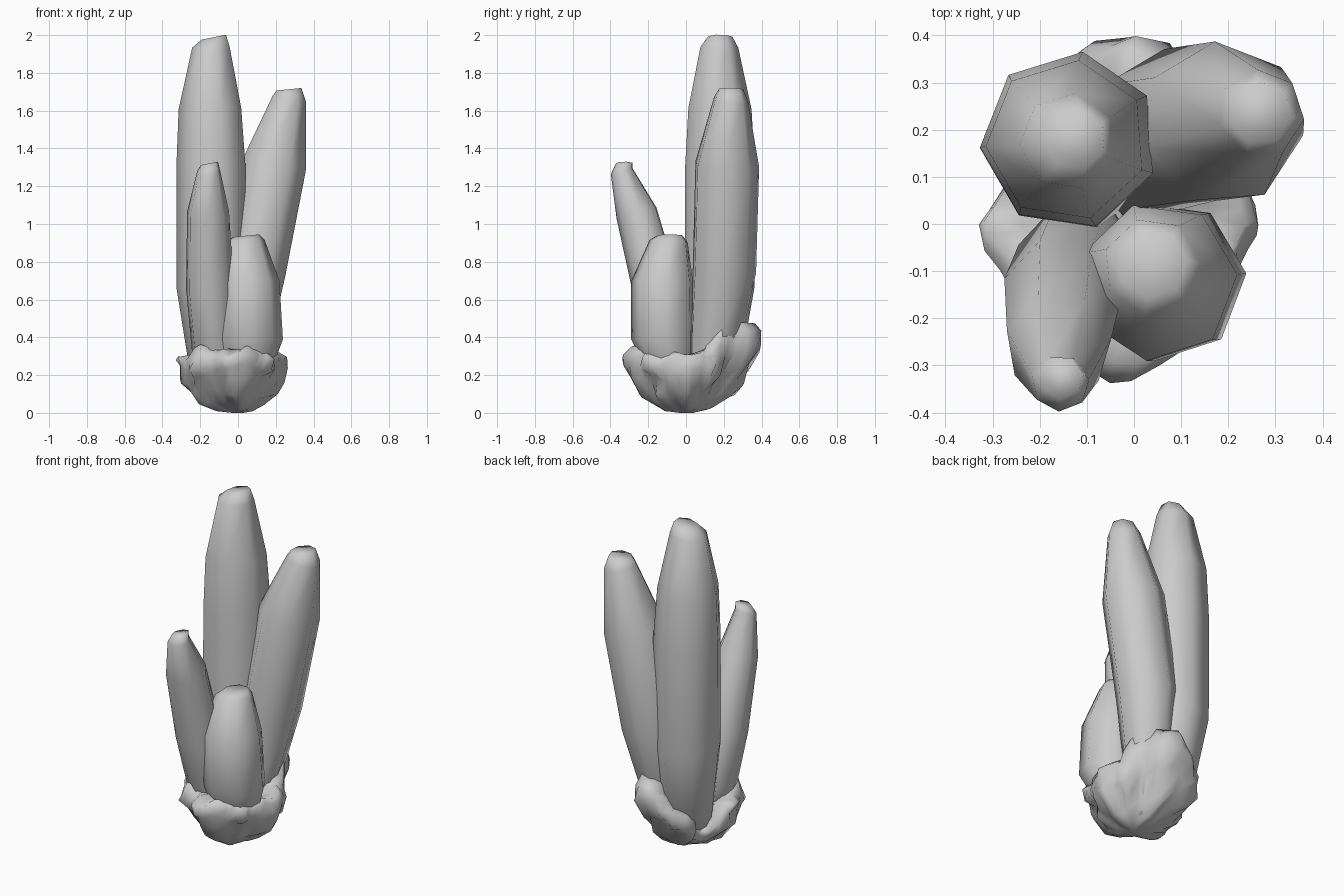
import bpy, bmesh
from math import sin, cos, radians, tau
from mathutils import Vector, noise

if "Cube" in bpy.data.objects:
    bpy.data.objects.remove(bpy.data.objects["Cube"])


def finish(bm, name):
    bmesh.ops.recalc_face_normals(bm, faces=bm.faces[:])
    for f in bm.faces:
        f.smooth = True
    me = bpy.data.meshes.new(name)
    bm.to_mesh(me)
    bm.free()
    ob = bpy.data.objects.new(name, me)
    bpy.context.collection.objects.link(ob)
    return ob


def skin(bm, rings):
    """Bridge successive vertex rings and cap both ends."""
    n = len(rings[0])
    for a, b in zip(rings, rings[1:]):
        for i in range(n):
            j = (i + 1) % n
            bm.faces.new((a[i], a[j], b[j], b[i]))
    bm.faces.new(rings[0])
    bm.faces.new(rings[-1])


def crystal(name, stations, start, slope, sides=7):
    """stations: (x, y, z, radius) root to tip; slope tilts the tip facet in x."""
    bm = bmesh.new()
    axis = Vector(stations[-2][:3]) - Vector(stations[1][:3])
    lean = Vector((0, 0, 1)).rotation_difference(axis)
    rings = []
    for k, (x, y, z, r) in enumerate(stations):
        ring = []
        for i in range(sides):
            a = radians(start) + tau * i / sides
            p = Vector((r * cos(a), r * sin(a), 0))
            if k < len(stations) - 1:
                p = lean @ p
            else:
                p.z = slope * (p.x - r)
            ring.append(bm.verts.new(Vector((x, y, z)) + p))
        rings.append(ring)
    skin(bm, rings)
    return finish(bm, name)


# Four leaning crystals growing from a common root
crystal("tall_crystal", [(-0.06, 0.07, 0.04, 0.06), (-0.11, 0.14, 0.25, 0.15),
                         (-0.137, 0.175, 0.67, 0.19), (-0.137, 0.177, 1.30, 0.19),
                         (-0.143, 0.177, 1.61, 0.172), (-0.14, 0.175, 1.935, 0.103),
                         (-0.125, 0.18, 2.003, 0.066)], 30, 0.2)
crystal("leaning_crystal", [(0.0, 0.07, 0.05, 0.06), (0.02, 0.14, 0.30, 0.13),
                            (0.08, 0.198, 0.75, 0.174), (0.188, 0.213, 1.31, 0.175),
                            (0.27, 0.235, 1.66, 0.093), (0.268, 0.235, 1.72, 0.068)], 95, 0.1)
crystal("slim_crystal", [(-0.05, -0.02, 0.06, 0.06), (-0.12, -0.08, 0.33, 0.13),
                         (-0.15, -0.152, 0.65, 0.13), (-0.16, -0.258, 1.06, 0.114),
                         (-0.156, -0.338, 1.28, 0.062), (-0.152, -0.325, 1.33, 0.046)], 215, 0.2)
crystal("short_crystal", [(0.03, -0.04, 0.05, 0.08), (0.067, -0.12, 0.38, 0.172),
                          (0.05, -0.122, 0.69, 0.17), (0.038, -0.09, 0.91, 0.104),
                          (0.04, -0.085, 0.945, 0.073)], 5, 0.1)

# Lumpy rock bowl: reach and rim height sampled round the compass
REACH = [0.26, 0.25, 0.28, 0.40, 0.38, 0.25, 0.34, 0.31, 0.29, 0.33, 0.27, 0.25]
RIM = [0.31, 0.33, 0.46, 0.49, 0.32, 0.14, 0.30, 0.33, 0.34, 0.34, 0.33, 0.32]
PROFILE = [(0.1, 0.01), (0.34, 0.06), (0.57, 0.19), (0.73, 0.34), (0.87, 0.52),
           (0.97, 0.72), (0.98, 0.88), (0.88, 1.0), (0.68, 0.98), (0.35, 0.8)]


def around(table, t):
    i = int(t * 12) % 12
    f = t * 12 % 1
    f = f * f * (3 - 2 * f)
    return table[i] * (1 - f) + table[(i + 1) % 12] * f


bm = bmesh.new()
rings = []
for pr, pz in PROFILE:
    ring = []
    for s in range(44):
        t = s / 44
        a = tau * t
        p = Vector((cos(a) * around(REACH, t) * pr, sin(a) * around(REACH, t) * pr,
                    around(RIM, t) * pz))
        bump = noise.noise_vector(p * 10) * 0.04 + noise.noise_vector(p * 19) * 0.025
        p += bump * min(1, pr * 1.2)
        p.z = max(p.z, 0)
        ring.append(bm.verts.new(p))
    rings.append(ring)
for v in rings[0]:
    v.co.z = 0
skin(bm, rings)
finish(bm, "rock_base")
